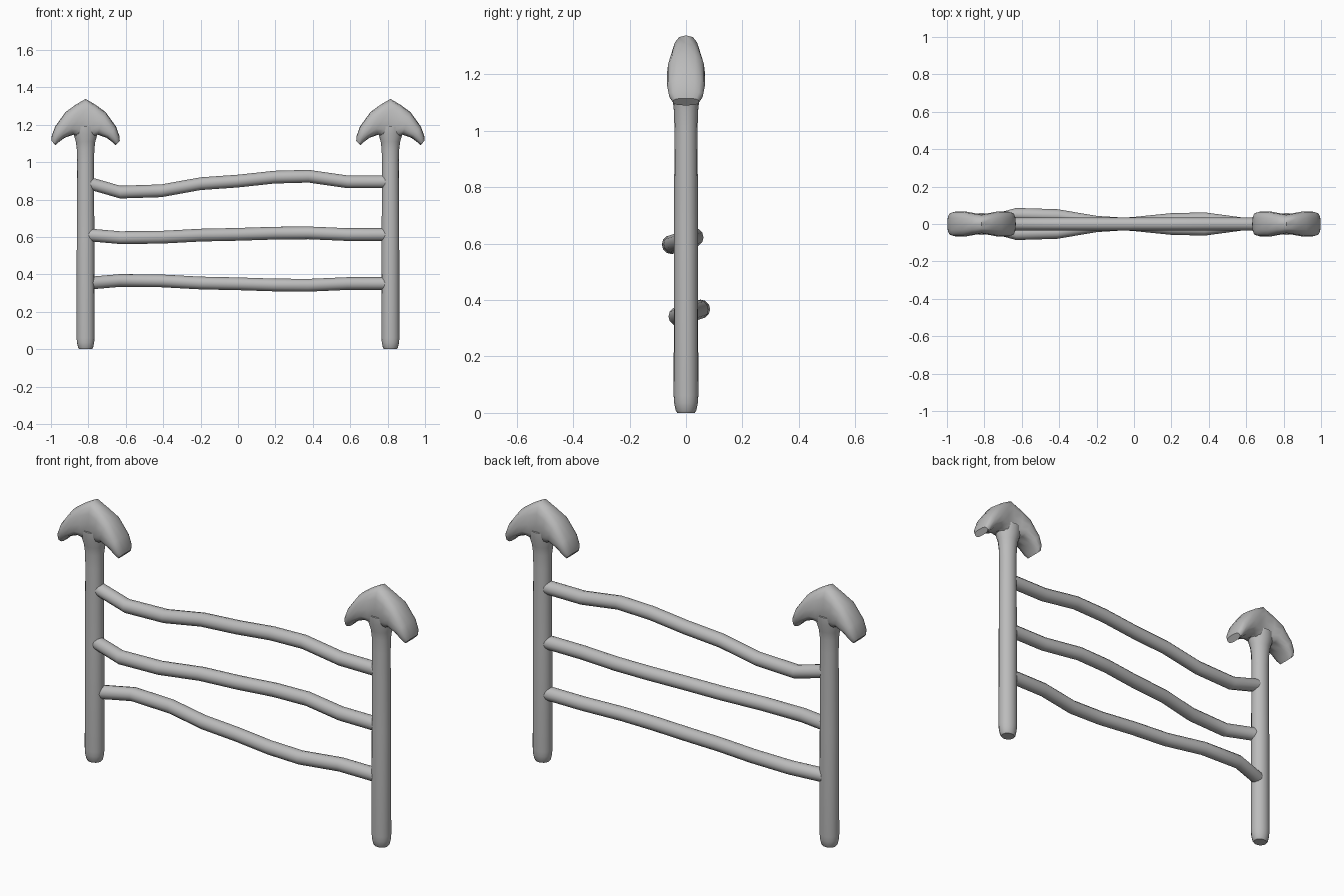
import bpy, bmesh, math

if "Cube" in bpy.data.objects:
    bpy.data.objects.remove(bpy.data.objects["Cube"])

# one plain grey material
grey = bpy.data.materials.new("plain grey")
grey.diffuse_color = (0.5, 0.5, 0.5, 1)
grey.use_nodes = True
grey.node_tree.nodes["Principled BSDF"].inputs["Base Color"].default_value = grey.diffuse_color


def loft(name, rings, angle=40):
    """Skin a list of equal-sized point rings, capped at both ends."""
    bm = bmesh.new()
    rows = [[bm.verts.new(p) for p in ring] for ring in rings]
    n = len(rows[0])
    for a, b in zip(rows, rows[1:]):
        for i in range(n):
            j = (i + 1) % n
            bm.faces.new((a[i], a[j], b[j], b[i]))
    bm.faces.new(rows[0])
    bm.faces.new(rows[-1])
    bmesh.ops.recalc_face_normals(bm, faces=bm.faces)
    me = bpy.data.meshes.new(name)
    bm.to_mesh(me)
    bm.free()
    me.materials.append(grey)
    ob = bpy.data.objects.new(name, me)
    bpy.context.collection.objects.link(ob)
    bpy.ops.object.select_all(action='DESELECT')
    ob.select_set(True)
    bpy.context.view_layer.objects.active = ob
    bpy.ops.object.shade_smooth_by_angle(angle=math.radians(angle))
    return ob


def rounded(t, power):
    """Point of a squarish unit circle."""
    c, s = math.cos(t), math.sin(t)
    return (math.copysign(abs(c) ** power, c), math.copysign(abs(s) ** power, s))


def turns(n):
    return [2 * math.pi * i / n for i in range(n)]


# post: height, radius
POST = [(0, 0.034), (0.008, 0.040), (0.035, 0.046), (0.06, 0.048), (0.6, 0.047),
        (1.0, 0.045), (1.07, 0.047), (1.11, 0.052), (1.15, 0.064), (1.19, 0.066)]
# arrow head sections: outer x, z, inner x, z, half depth
HEAD = [(-0.183, 1.115, -0.160, 1.09, 0.046), (-0.181, 1.14, -0.143, 1.107, 0.060),
        (-0.163, 1.19, -0.113, 1.13, 0.067), (-0.107, 1.268, -0.065, 1.147, 0.067),
        (-0.052, 1.308, -0.035, 1.13, 0.059), (0, 1.338, 0, 1.12, 0.051)]
HEAD += [(-a, b, -c, d, w) for a, b, c, d, w in reversed(HEAD[:-1])]

for side, cx in (("left", -0.815), ("right", 0.815)):
    loft(side + "_post",
         [[(cx + r * math.cos(t), 0.91 * r * math.sin(t), z) for t in turns(16)]
          for z, r in POST])
    rings = []
    for ox, oz, ix, iz, w in HEAD:
        ring = []
        for t in turns(16):
            c, s = rounded(t, 0.75)
            ring.append((cx + (ox + ix) / 2 + c * (ox - ix) / 2, w * s,
                         (oz + iz) / 2 + c * (oz - iz) / 2))
        rings.append(ring)
    loft(side + "_post_head", rings)

# rails: the same bent stick, turned about its length
BEND = [(-0.80, -0.006), (-0.63, -0.055), (-0.41, -0.048), (-0.2, -0.01), (0, 0.004),
        (0.195, 0.025), (0.377, 0.03), (0.585, 0), (0.80, 0)]
RAILS = [("top_rail", 0.895, 0, 1), ("middle_rail", 0.613, 0.94, 0.3),
         ("bottom_rail", 0.351, -0.94, -0.3)]
for name, height, dy, dz in RAILS:
    loft(name,
         [[(x, d * dy + 0.034 * math.cos(t), height + d * dz + 0.034 * math.sin(t))
           for t in turns(12)] for x, d in BEND])
